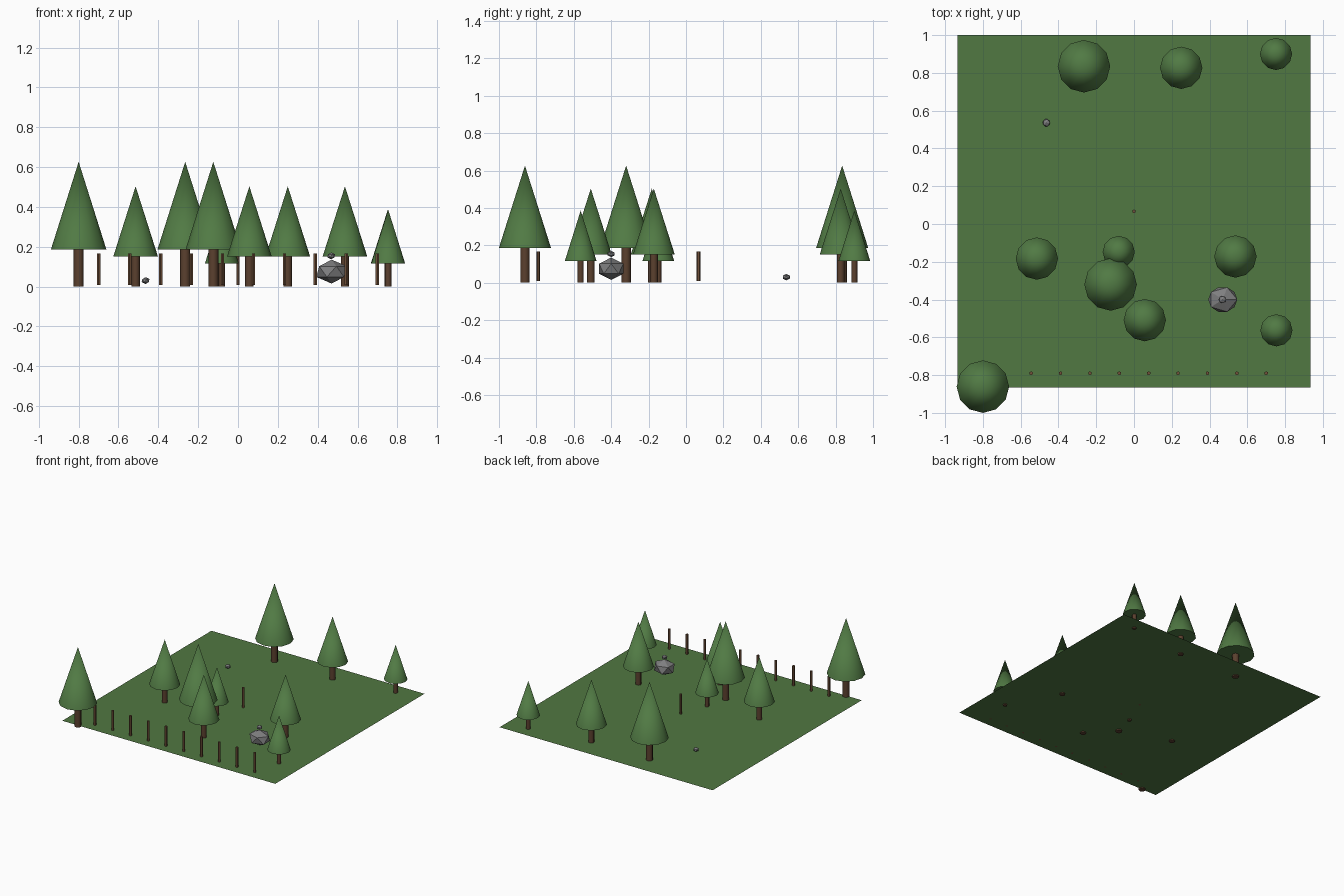
import bpy, math

if "Cube" in bpy.data.objects:
    bpy.data.objects.remove(bpy.data.objects["Cube"])


def material(name, colour):
    m = bpy.data.materials.new(name)
    m.diffuse_color = (*colour, 1)
    m.use_nodes = True
    m.node_tree.nodes["Principled BSDF"].inputs["Base Color"].default_value = m.diffuse_color
    return m


GRASS = material("grass_green", (0.082, 0.188, 0.054))
LEAF = material("leaf_green", (0.082, 0.195, 0.058))
BARK = material("bark_brown", (0.105, 0.052, 0.028))
WOOD = material("post_brown", (0.165, 0.082, 0.042))
STONE = material("stone_grey", (0.21, 0.21, 0.215))
GROUND_Z = 0.009


def finish(name, mat, smooth=None):
    ob = bpy.context.object
    ob.name = name
    ob.data.materials.append(mat)
    if smooth:
        bpy.ops.object.shade_smooth_by_angle(angle=math.radians(smooth))
    return ob


def cylinder(name, mat, x, y, z0, z1, r, sides):
    bpy.ops.mesh.primitive_cylinder_add(vertices=sides, radius=r, depth=z1 - z0,
                                        location=(x, y, (z0 + z1) / 2))
    finish(name, mat, 50)


# tree sizes: trunk radius, crown radius, crown base, crown top
SIZES = {
    "big": (0.025, 0.139, 0.187, 0.626),
    "medium": (0.021, 0.112, 0.151, 0.503),
    "small": (0.016, 0.085, 0.116, 0.386),
}


def tree(size, x, y):
    tr, cr, z0, z1 = SIZES[size]
    cylinder(size + "_tree_trunk", BARK, x, y, 0, z0 + 0.005, tr, 8)
    bpy.ops.mesh.primitive_cone_add(vertices=12, radius1=cr, radius2=0, depth=z1 - z0,
                                    location=(x, y, (z0 + z1) / 2))
    finish(size + "_tree_crown", LEAF, 40)


def rock(name, x, y, z, sx, sy, sz):
    bpy.ops.mesh.primitive_ico_sphere_add(subdivisions=1, radius=1, location=(x, y, z))
    finish(name, STONE).scale = (sx, sy, sz)


# lawn: a flat sheet with the trunks poking slightly through
bpy.ops.mesh.primitive_plane_add(size=1.867, location=(0, 0.067, GROUND_Z))
finish("lawn", GRASS)

# trees
for size, x, y in [
    ("big", -0.265, 0.835), ("medium", 0.25, 0.827), ("small", 0.752, 0.90),
    ("medium", -0.514, -0.183), ("small", -0.081, -0.148), ("big", -0.124, -0.32),
    ("medium", 0.057, -0.509), ("medium", 0.537, -0.172), ("small", 0.754, -0.563),
    ("big", -0.80, -0.861),
]:
    tree(size, x, y)

# row of fence posts along the front, and one lone post in the middle
for i in range(10):
    cylinder("fence_post", WOOD, -0.70 + i * 1.40 / 9, -0.79, GROUND_Z, 0.166, 0.01, 6)
cylinder("lone_post", WOOD, 0, 0.067, GROUND_Z, 0.166, 0.01, 6)

# boulder with a pebble on top, and a loose pebble
rock("boulder", 0.47, -0.40, 0.075, 0.086, 0.076, 0.06)
rock("boulder_top_pebble", 0.468, -0.40, 0.154, 0.022, 0.022, 0.017)
rock("loose_pebble", -0.464, 0.536, 0.03, 0.022, 0.022, 0.017)
